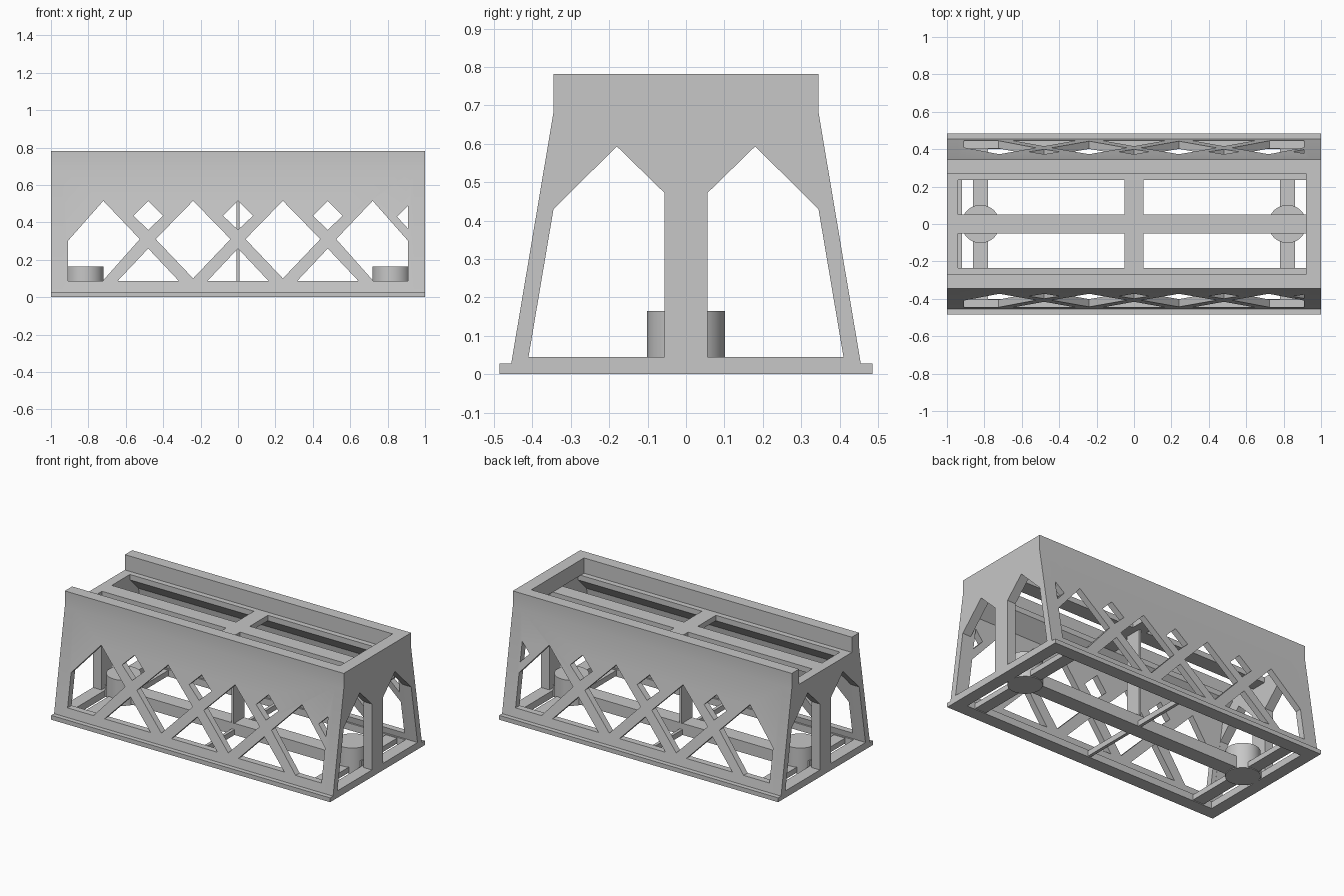
import bpy
import math

cube = bpy.data.objects.get("Cube")
if cube:
    bpy.data.objects.remove(cube, do_unlink=True)

COLOUR = (0.57, 0.57, 0.57, 1)
grey = bpy.data.materials.new("plain_grey")
grey.use_nodes = True
grey.diffuse_color = COLOUR
grey.node_tree.nodes["Principled BSDF"].inputs["Base Color"].default_value = COLOUR


def select(obj):
    bpy.ops.object.select_all(action="DESELECT")
    obj.select_set(True)
    bpy.context.view_layer.objects.active = obj


def prism(name, outline, low, high, axis):
    """Extrude a 2D outline along x (outline is y, z) or along y (outline is x, z)."""
    n = len(outline)
    place = {"x": lambda a, b, t: (t, a, b), "y": lambda a, b, t: (a, t, b)}[axis]
    verts = [place(a, b, t) for t in (low, high) for a, b in outline]
    faces = [list(range(n)), list(range(n, 2 * n))]
    faces += [[i, (i + 1) % n, n + (i + 1) % n, n + i] for i in range(n)]
    mesh = bpy.data.meshes.new(name)
    mesh.from_pydata(verts, [], faces)
    mesh.materials.append(grey)
    obj = bpy.data.objects.new(name, mesh)
    bpy.context.collection.objects.link(obj)
    select(obj)
    bpy.ops.object.mode_set(mode="EDIT")
    bpy.ops.mesh.select_all(action="SELECT")
    bpy.ops.mesh.normals_make_consistent(inside=False)
    bpy.ops.object.mode_set(mode="OBJECT")
    return obj


def block(name, x0, x1, y0, y1, z0, z1):
    return prism(name, [(y0, z0), (y1, z0), (y1, z1), (y0, z1)], x0, x1, "x")


def cut(obj, cutters):
    select(obj)
    for cutter in cutters:
        mod = obj.modifiers.new("opening", "BOOLEAN")
        mod.operation = "DIFFERENCE"
        mod.solver = "EXACT"
        mod.object = cutter
        bpy.ops.object.modifier_apply(modifier=mod.name)
    for cutter in cutters:
        bpy.data.objects.remove(cutter, do_unlink=True)


def mirrored(points):
    return [(-a, b) for a, b in points]


FLOOR, UNDER, TOP = 0.682, 0.647, 0.781
INNER, SILL = 0.94, 0.92
OUTER = [(0.485, 0), (0.485, 0.028), (0.455, 0.028), (0.345, FLOOR), (0.345, TOP), (0.27, TOP)]

# Lattice openings of the long walls, as x, z outlines
end_bay = [(-0.91, 0.085), (-0.91, 0.3), (-0.72, 0.515), (-0.525, 0.31), (-0.725, 0.085)]
lattice = [end_bay, mirrored(end_bay), [(0.85, 0.43), (0.91, 0.49), (0.91, 0.365)]]
for x in (-0.24, 0.24):
    lattice.append([(x - 0.2, 0.31), (x, 0.515), (x + 0.2, 0.31), (x, 0.1)])
for x in (-0.48, 0, 0.48):
    lattice.append([(x - 0.08, 0.435), (x, 0.515), (x + 0.08, 0.435), (x, 0.36)])
    lattice.append([(x - 0.165, 0.085), (x, 0.26), (x + 0.165, 0.085)])

# Sloping lattice walls with base flange, upper rim and a chamfered tray ledge
wall_profile = OUTER + [(0.27, FLOOR), (0.235, FLOOR), (0.235, UNDER), (0.324, 0.558),
                        (0.411, 0.045), (0.4, 0.045), (0.4, 0)]
for name, side in (("front_wall", -1), ("back_wall", 1)):
    wall = prism(name, [(side * y, z) for y, z in wall_profile], -INNER, INNER, "x")
    ends = sorted((side * 0.25, side * 0.6))
    cut(wall, [prism("cutter", shape, *ends, "y") for shape in lattice])
    bpy.ops.object.shade_smooth_by_angle(angle=math.radians(25))

# End panels with two gabled windows; only one closes the tray on top
window = [(0.056, 0.045), (0.056, 0.472), (0.18, 0.593), (0.345, 0.43), (0.41, 0.045)]
for name, x0, x1, notch in (("open_end", -1, -INNER, True), ("closed_end", INNER, 1, False)):
    half = OUTER + ([(0.27, FLOOR)] if notch else [])
    panel = prism(name, half + mirrored(half)[::-1], x0, x1, "x")
    cut(panel, [prism("cutter", w, x0 - 0.1, x1 + 0.1, "x") for w in (window, mirrored(window))])
    bpy.ops.object.shade_smooth_by_angle(angle=math.radians(25))
block("closed_end_rim", SILL, INNER, -0.27, 0.27, FLOOR, TOP)
block("open_end_sill", -INNER, -SILL, -0.4, 0.4, 0, 0.045)
block("closed_end_sill", SILL, INNER, -0.4, 0.4, 0, 0.045)

# Tray floor bars
block("tray_long_bar", -INNER, INNER, -0.05, 0.05, UNDER, FLOOR)
block("tray_front_bar", -0.05, 0.05, -0.235, -0.05, UNDER, FLOOR)
block("tray_back_bar", -0.05, 0.05, 0.05, 0.235, UNDER, FLOOR)

# Base bars and the thin centre post
block("base_beam", -SILL, SILL, -0.05, 0.05, 0.005, 0.08)
block("centre_post", -0.008, 0.008, -0.055, 0.055, 0.08, UNDER)
for name, x, half in (("right", -0.82, 0.04), ("centre", 0, 0.01), ("left", 0.82, 0.04)):
    block(name + "_front_bar", x - half, x + half, -0.4, -0.05, 0.005, 0.04)
    block(name + "_back_bar", x - half, x + half, 0.05, 0.4, 0.005, 0.04)

# Round bosses standing on the base
for name, x in (("right_boss", -0.82), ("left_boss", 0.82)):
    bpy.ops.mesh.primitive_cylinder_add(vertices=64, radius=0.102, depth=0.165, location=(x, 0, 0.0825))
    boss = bpy.context.object
    boss.name = name
    boss.data.materials.append(grey)
    bpy.ops.object.shade_smooth_by_angle(angle=math.radians(30))
